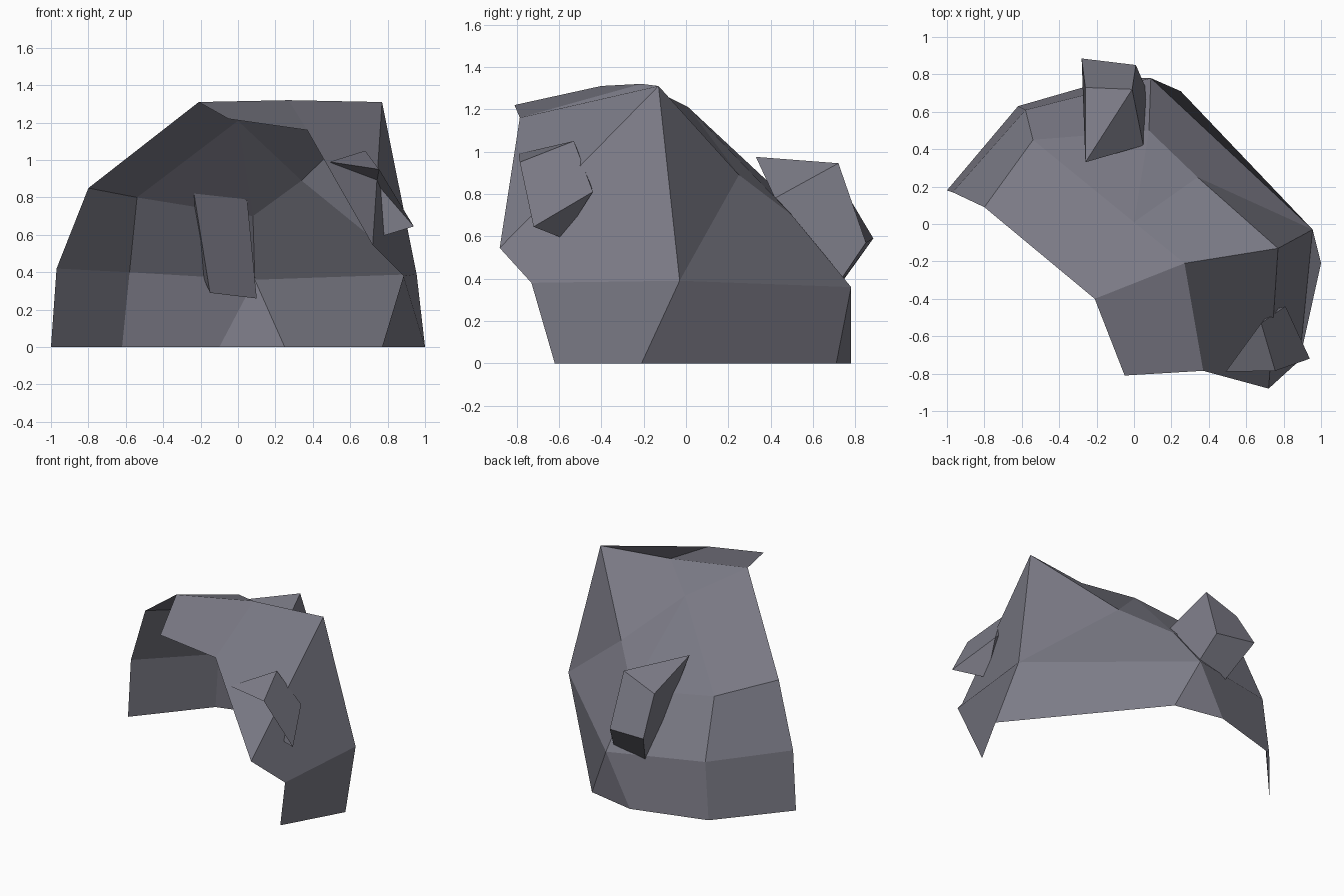
import bpy, bmesh

if "Cube" in bpy.data.objects:
    bpy.data.objects.remove(bpy.data.objects["Cube"])

stone = bpy.data.materials.new("grey_stone")
stone.diffuse_color = (0.2, 0.198, 0.24, 1)
stone.use_nodes = True
stone.node_tree.nodes["Principled BSDF"].inputs["Base Color"].default_value = stone.diffuse_color


def build(name, points, faces, outward):
    """Faceted mesh from named corners; each face is a string of corner names.
    outward = index of a face and a direction its normal should follow."""
    bm = bmesh.new()
    v = {k: bm.verts.new(p) for k, p in points.items()}
    made = [bm.faces.new([v[k] for k in f.split()]) for f in faces]
    bmesh.ops.recalc_face_normals(bm, faces=made)
    idx, direction = outward
    made[idx].normal_update()
    if sum(a * b for a, b in zip(made[idx].normal, direction)) < 0:
        bmesh.ops.reverse_faces(bm, faces=made)
    me = bpy.data.meshes.new(name)
    bm.to_mesh(me)
    bm.free()
    me.materials.append(stone)
    ob = bpy.data.objects.new(name, me)
    bpy.context.collection.objects.link(ob)
    return ob


# Open rock shelter: foot ring (0), wall ring (1), shoulder ring (2), roof
shelter = {
    "A0": (-1.0, 0.18, 0), "B0": (-0.62, 0.63, 0), "C0": (-0.10, 0.78, 0),
    "D0": (0.25, 0.71, 0), "E0": (1.0, -0.21, 0), "F0": (0.77, -0.62, 0),
    "A1": (-0.97, 0.17, 0.42), "B1": (-0.58, 0.61, 0.40), "D1": (0.09, 0.78, 0.36),
    "E1": (0.955, -0.03, 0.39), "F1": (0.885, -0.73, 0.38),
    "A2": (-0.80, 0.09, 0.85), "B2": (-0.54, 0.45, 0.80), "D2": (0.08, 0.50, 0.70),
    "E2": (0.34, 0.25, 0.89), "F2": (0.72, -0.88, 0.545),
    "M": (0.0, 0.01, 1.21), "H": (0.77, -0.13, 1.31), "N": (0.27, -0.21, 1.32),
    "P": (-0.21, -0.40, 1.31), "Q": (-0.05, -0.81, 1.22), "R": (0.37, -0.785, 1.16),
}
build("rock_shelter", shelter, [
    "M P N",
    "A0 B0 B1 A1", "B0 C0 D1 B1", "C0 D0 D1", "D0 E0 E1 D1", "E0 F0 F1 E1",
    "A1 B1 B2 A2", "B1 D1 D2 B2", "D1 E1 E2 D2", "E1 H E2", "E1 F1 F2 H",
    "A2 B2 M P", "B2 D2 M", "D2 E2 M", "E2 H N M",
    "P Q R N", "R F2 H N",
], (0, (0, 0, 1)))

# Skewed block wedged through the back wall
back = {
    "a": (-0.26, 0.33, 0.975), "b": (-0.26, 0.73, 0.85),
    "c": (-0.01, 0.72, 0.945), "d": (0.05, 0.42, 0.78),
    "e": (-0.15, 0.67, 0.29), "f": (-0.28, 0.885, 0.59),
    "g": (0.01, 0.85, 0.57), "h": (0.10, 0.64, 0.26),
}
build("back_boulder", back, [
    "a c b", "a d c", "b c g f", "f g h e", "e h d a", "c d h g", "a b f e",
], (0, (0, 0, 1)))

# Smaller sharp block on the right wall
side = {
    "a": (0.49, -0.79, 0.99), "b": (0.68, -0.53, 1.05), "c": (0.755, -0.785, 0.95),
    "d": (0.81, -0.44, 0.81), "e": (0.94, -0.72, 0.645), "f": (0.76, -0.58, 0.59),
    "g": (0.74, -0.46, 0.875),
}
build("side_boulder", side, [
    "a c b", "b c e d", "d e f", "e g f", "c g e", "a g c", "a b g", "b d g", "d f g",
], (0, (0, 0, 1)))
